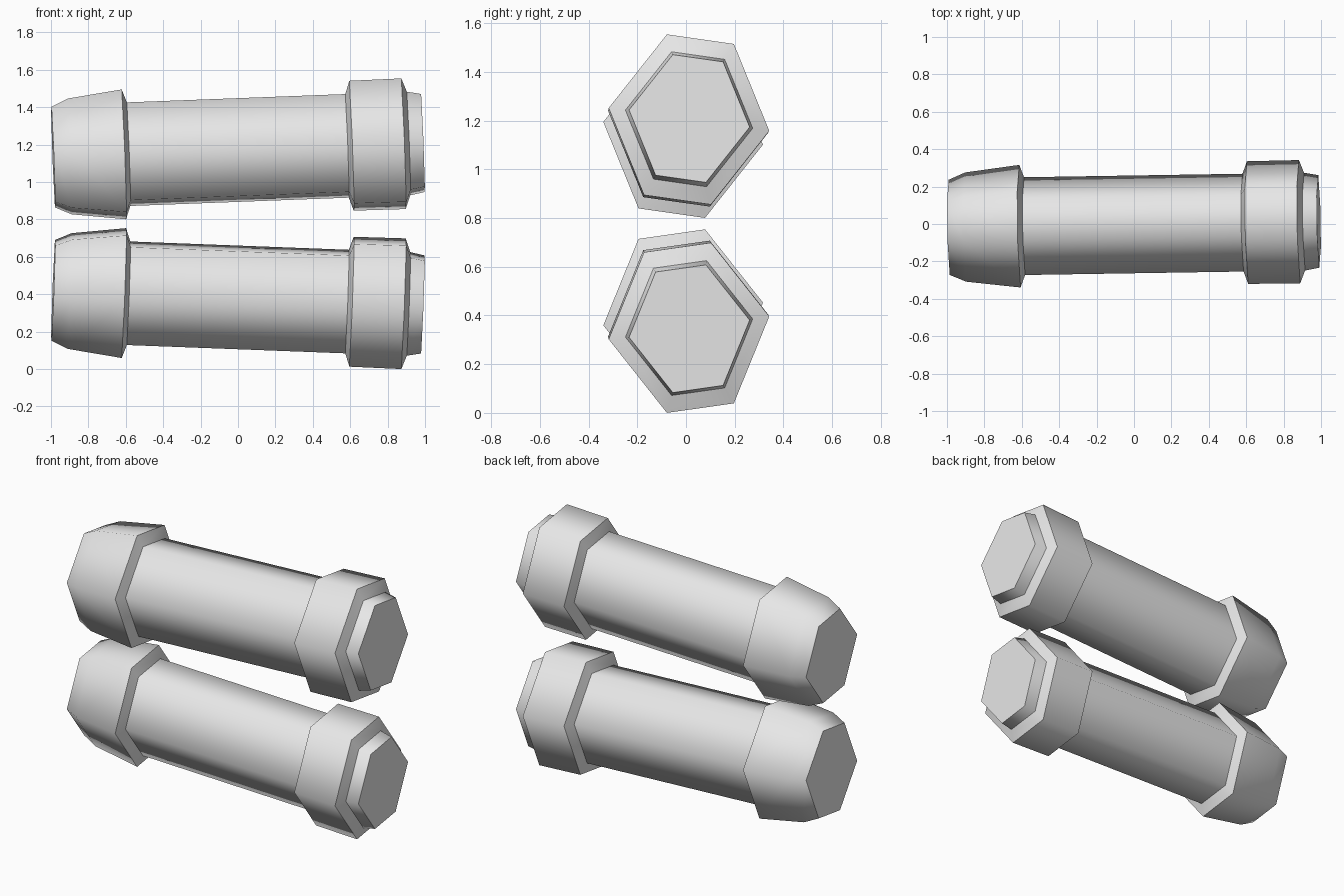
import bpy, bmesh, math

cube = bpy.data.objects.get("Cube")
if cube:
    bpy.data.objects.remove(cube, do_unlink=True)

# Single plain grey
grey = bpy.data.materials.new("light_grey")
grey.use_nodes = True
COLOR = (0.8, 0.8, 0.8, 1)
grey.diffuse_color = COLOR
grey.node_tree.nodes["Principled BSDF"].inputs["Base Color"].default_value = COLOR

# Rod profile: position along the axis, radius, hard rim?
PROFILE = [
    (-0.988, 0.257, True),   # tapered end face
    (-0.900, 0.295, False),
    (-0.610, 0.331, True),   # flared head
    (-0.585, 0.264, True),   # shaft
    (0.583, 0.264, True),
    (0.607, 0.331, True),    # collar
    (0.885, 0.333, True),
    (0.912, 0.264, True),    # end plug
    (0.988, 0.250, True),
]
# Six-sided section, fitted in a square
HEX = [(1, 0), (0.417, 1), (-0.417, 1), (-1, 0), (-0.417, -1), (0.417, -1)]
ROLL = math.radians(-8.1)
SLOPE_Y, SLOPE_Z = 0.016, 0.038   # slight lean of the axis
MID_Z, HEIGHT = 0.777, 0.394      # mirror plane and axis height above it


def make_rod(name, side):
    """Hexagonal rod above (side 1) or below (side -1) the mirror plane."""
    bm = bmesh.new()
    rings = []
    for x, r, _ in PROFILE:
        ring = []
        for u, v in HEX:
            dy = r * (u * math.cos(ROLL) - v * math.sin(ROLL))
            dz = r * (u * math.sin(ROLL) + v * math.cos(ROLL))
            ring.append(bm.verts.new((
                x - SLOPE_Y * dy - SLOPE_Z * dz,
                -0.002 + SLOPE_Y * x + dy,
                MID_Z + side * (HEIGHT + SLOPE_Z * x + dz))))
        rings.append(ring)
    # Sides and end faces
    for a, b in zip(rings, rings[1:]):
        for i in range(6):
            j = (i + 1) % 6
            bm.faces.new((a[i], a[j], b[j], b[i]))
    bm.faces.new(rings[0])
    bm.faces.new(rings[-1])
    bmesh.ops.recalc_face_normals(bm, faces=bm.faces)
    # Round shading around the rod, crisp rims
    for f in bm.faces:
        f.smooth = True
    for ring, (_, _, hard) in zip(rings, PROFILE):
        for i in range(6):
            bm.edges.get((ring[i], ring[(i + 1) % 6])).smooth = not hard
    mesh = bpy.data.meshes.new(name)
    bm.to_mesh(mesh)
    bm.free()
    mesh.materials.append(grey)
    obj = bpy.data.objects.new(name, mesh)
    bpy.context.collection.objects.link(obj)


make_rod("upper_rod", 1)
make_rod("lower_rod", -1)
